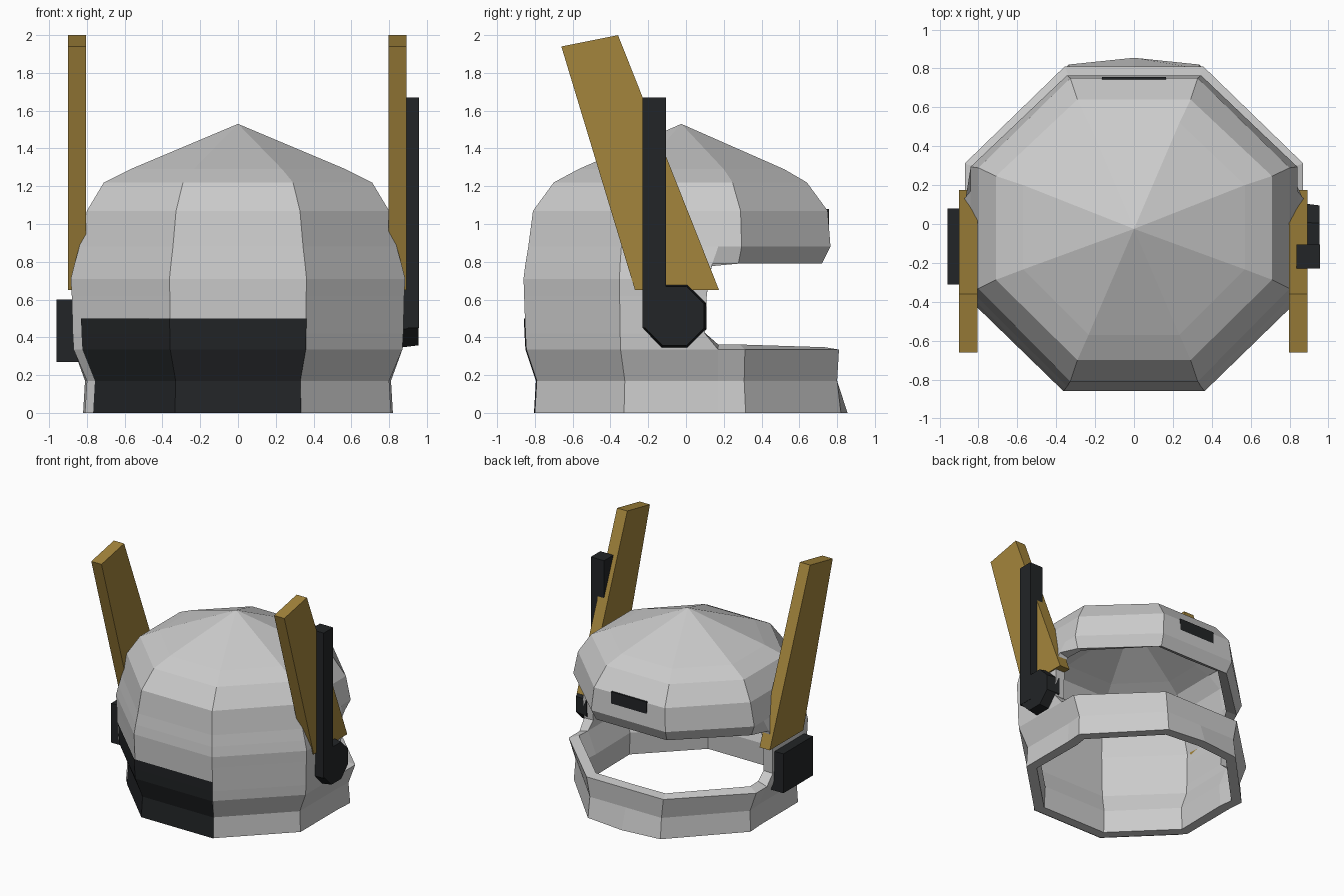
import bpy, bmesh, math
from mathutils import Matrix

if "Cube" in bpy.data.objects:
    bpy.data.objects.remove(bpy.data.objects["Cube"])


def material(name, color):
    m = bpy.data.materials.new(name)
    m.diffuse_color = (*color, 1)
    m.use_nodes = True
    m.node_tree.nodes["Principled BSDF"].inputs["Base Color"].default_value = m.diffuse_color
    return m


BLACK = material("black", (0.016, 0.018, 0.02))
GOLD = material("gold", (0.37, 0.235, 0.045))


def finish(name, bm, mat=None):
    mesh = bpy.data.meshes.new(name)
    bm.to_mesh(mesh)
    bm.free()
    ob = bpy.data.objects.new(name, mesh)
    bpy.context.collection.objects.link(ob)
    if mat:
        mesh.materials.append(mat)
    return ob


def box(name, lo, hi, mat):
    bm = bmesh.new()
    bmesh.ops.create_cube(bm, size=1)
    for v in bm.verts:
        v.co = [lo[k] if v.co[k] < 0 else hi[k] for k in range(3)]
    return finish(name, bm, mat)


def prism_x(name, yz, x0, x1, mat):
    bm = bmesh.new()
    f = bm.faces.new([bm.verts.new((x0, y, z)) for y, z in yz])
    ext = bmesh.ops.extrude_face_region(bm, geom=[f])["geom"]
    bmesh.ops.translate(bm, vec=(x1 - x0, 0, 0),
                        verts=[g for g in ext if isinstance(g, bmesh.types.BMVert)])
    bmesh.ops.recalc_face_normals(bm, faces=bm.faces)
    return finish(name, bm, mat)


# Helmet rings: z, half width, front depth, back depth, opening edge y, back half width
RINGS = [
    (0.00, .81, .80, .82, .17, .82),
    (0.17, .80, .79, .80, .17, .81),
    (0.335, .87, .845, .81, .17, .87),
    (0.42, .875, .85, .81, .10, .87),
    (0.62, .88, .857, .78, .11, .86),
    (0.71, .885, .86, .75, .12, .84),
    (0.79, .865, .85, .72, .14, .80),
    (0.88, .84, .835, .765, .17, .84),
    (1.07, .80, .81, .75, .17, .80),
    (1.22, .71, .70, .64, .12, .71),
    (1.29, .57, .57, .52, .10, .57),
]
F = 0.41


def ring_points(r):
    z, hx, yf, yb, yo, hb = r
    bulge = 0.035 if z == 0 else 0
    return [(x, y, z) for x, y in (
        (hx, yo), (hx, -F * yf), (F * hx, -yf), (-F * hx, -yf), (-hx, -F * yf), (-hx, yo),
        (-hb, .385 * yb), (-F * hb, yb), (0, yb + bulge), (F * hb, yb), (hb, .385 * yb))]


# Helmet shell with the opening left out of the +y half
bm = bmesh.new()
grid = [[bm.verts.new(p) for p in ring_points(r)] for r in RINGS]
apex = bm.verts.new((0, -0.025, 1.53))
for i in range(len(RINGS) - 1):
    for j in range(11):
        if j >= 5 and 2 <= i < 6:
            continue
        k = (j + 1) % 11
        bm.faces.new((grid[i][j], grid[i + 1][j], grid[i + 1][k], grid[i][k]))
for j in range(11):
    bm.faces.new((grid[-1][j], apex, grid[-1][(j + 1) % 11]))
bmesh.ops.delete(bm, geom=[v for v in bm.verts if not v.link_faces], context='VERTS')
shell = finish("helmet_shell", bm)
mod = shell.modifiers.new("wall", 'SOLIDIFY')
mod.thickness = 0.085
mod.offset = -1
bpy.context.view_layer.objects.active = shell
bpy.ops.object.modifier_apply(modifier="wall")
for v in shell.data.vertices:
    if v.co.z < 0.03:
        v.co.z = 0

# Black panel over the front and front-left facets
bm = bmesh.new()
rows = []
for r in RINGS[:4] + [(0.50, .878, .853, 0, 0, 0)]:
    p = ring_points(r)
    a, b, c = p[2], p[3], p[4]
    edge = [b[n] + 0.9 * (c[n] - b[n]) for n in range(3)]
    rows.append([bm.verts.new((q[0] * 1.006, q[1] * 1.006, q[2])) for q in (a, b, edge)])
for lo, hi in zip(rows, rows[1:]):
    for j in range(2):
        bm.faces.new((lo[j], hi[j], hi[j + 1], lo[j + 1]))
finish("front_panel", bm, BLACK)

# Small dark strip on the brow above the opening
box("brow_strip", (-.165, .735, .97), (.165, .757, 1.08), BLACK)

# Gold side blades
blade = [(-.66, 1.94), (-.36, 2.0), (.175, .65), (-.27, .65)]
prism_x("right_blade", blade, .797, .892, GOLD)
prism_x("left_blade", blade, -.90, -.805, GOLD)

# Right ear: tapered octagonal hub and upright antenna
bm = bmesh.new()
bmesh.ops.create_cone(bm, cap_ends=True, segments=8, radius1=.183, radius2=.168, depth=.11,
                      matrix=Matrix.Translation((.90, -.06, .513))
                      @ Matrix.Rotation(math.pi / 2, 4, 'Y')
                      @ Matrix.Rotation(math.pi / 8, 4, 'Z'))
finish("ear_hub", bm, BLACK)
box("antenna", (.835, -.23, .45), (.957, -.105, 1.67), BLACK)

# Left ear box
box("ear_box", (-.96, -.31, .27), (-.84, .08, .60), BLACK)
